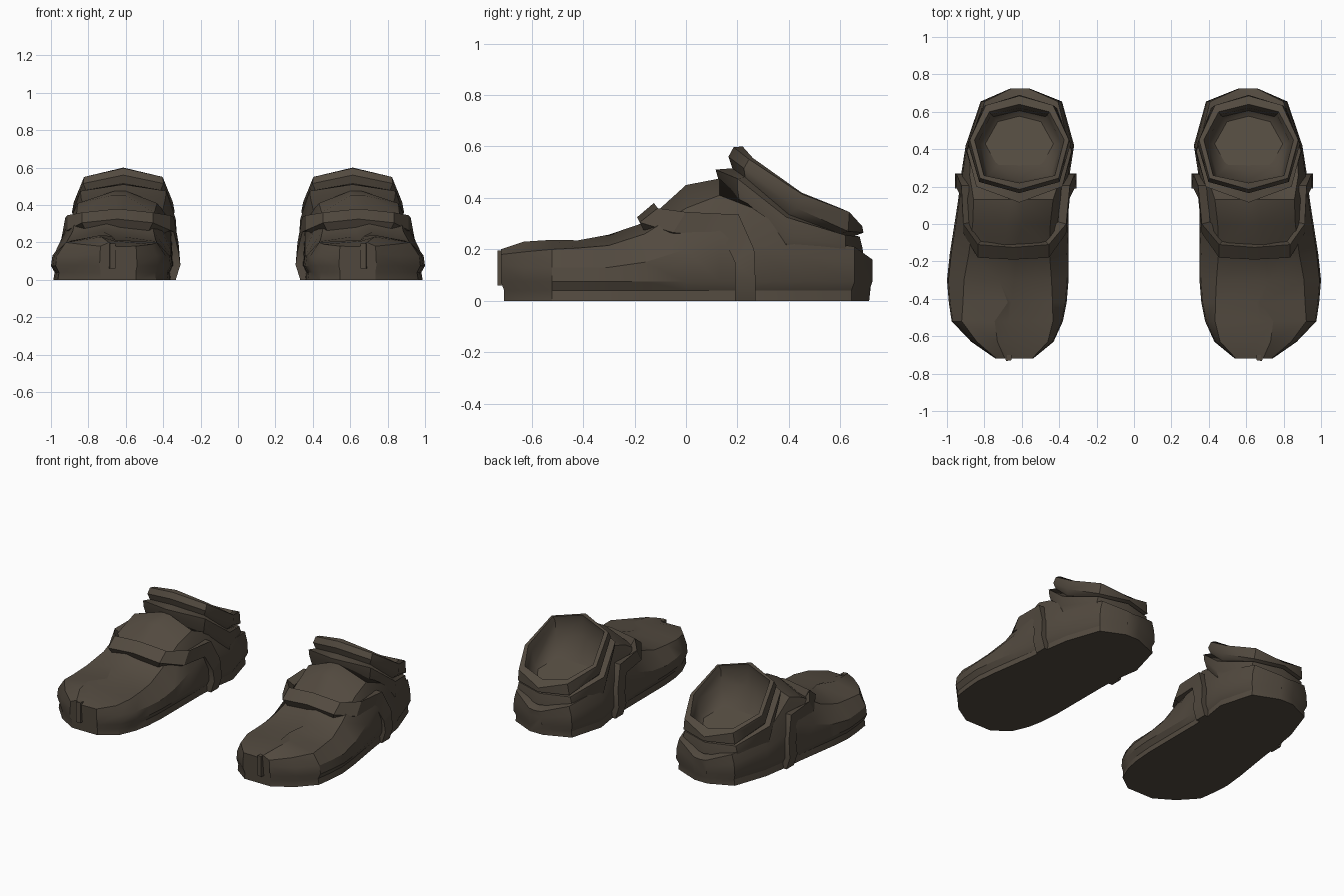
import bpy, bmesh

leather = bpy.data.materials.new("dark_brown_leather")
leather.diffuse_color = (0.085, 0.068, 0.050, 1)


def loft(name, rings, angle=30):
    """Skin a list of closed rings, cap both ends, mirror for the other shoe."""
    bm = bmesh.new()
    loops = [[bm.verts.new(p) for p in r] for r in rings]
    n = len(rings[0])
    for a, b in zip(loops, loops[1:]):
        for i in range(n):
            j = (i + 1) % n
            bm.faces.new((a[i], a[j], b[j], b[i]))
    bm.faces.new(loops[0])
    bm.faces.new(loops[-1])
    bmesh.ops.recalc_face_normals(bm, faces=bm.faces)
    me = bpy.data.meshes.new(name)
    bm.to_mesh(me)
    bm.free()
    me.materials.append(leather)
    ob = bpy.data.objects.new(name, me)
    bpy.context.collection.objects.link(ob)
    bpy.ops.object.select_all(action='DESELECT')
    ob.select_set(True)
    bpy.context.view_layer.objects.active = ob
    bpy.ops.object.shade_smooth_by_angle(angle=angle * 3.14159 / 180)
    ob.modifiers.new("pair", 'MIRROR').use_mirror_merge = False
    return ob


# Shoe body: arch sections from toe to heel
# y, inner x, outer x, mid z, shoulder width, shoulder z, top z, seam low x, seam high x
stations = [
    (-.72, .54, .74, .14, .95, .18, .20, .65, .69),
    (-.63, .43, .87, .13, .86, .19, .23, .66, .73),
    (-.52, .38, .975, .13, .82, .20, .237, .67, .745),
    (-.42, .36, .99, .13, .76, .205, .235, .655, .675),
    (-.30, .35, 1.0, .13, .72, .215, .257, .64, .72),
    (-.16, .35, .985, .15, .68, .26, .305, .63, .70),
    (.00, .35, .96, .20, .68, .36, .45, .60, .68),
    (.13, .35, .94, .25, .72, .41, .475, .60, .66),
    (.26, .345, .925, .22, .84, .36, .25, .60, .65),
    (.42, .32, .90, .18, .90, .25, .18, .60, .63),
    (.655, .385, .82, .15, .90, .21, .18, .60, .62),
    (.725, .56, .66, .12, .90, .16, .155, .605, .615),
]
rings = []
for y, xi, xo, zm, ws, zs, zt, s0, s1 in stations:
    c, h = (xi + xo) / 2, (xo - xi) / 2
    side = [(.96, 0), (.94, .04), (1, .075), (.975, zm), (ws, zs)]
    step = .022 if y < -.1 else 0
    # the sole sits slightly inside the upper at toe and heel
    yy = lambda z: y * (.982 if z < .05 and abs(y) > .65 else 1)
    ring = [(c - w * h, yy(z), z) for w, z in side]
    ring += [(s0, y, zt - step), (s1, y, zt)]
    ring += [(c + w * h, yy(z), z) for w, z in reversed(side)]
    rings.append(ring)
loft("shoe_body", rings)

# Folded toe seam
loft("toe_seam", [[(.655, -.728, z), (.685, -.733, z), (.69, -.70, z), (.655, -.70, z)]
                  for z in (.06, .195)])


# Ankle collar: two stacked rolls and a hollow lining
def collar_ring(half, cx=.613):
    right = [(cx + d, y, z) for d, y, z in half]
    left = [(cx - d, y, z) for d, y, z in half[1:-1]]
    return right + left[::-1]


def blend(half, centre, t, drop):
    return [(d * t, centre + (y - centre) * t, z * t + (1 - t) * .40 - drop)
            for d, y, z in half]


rim = [(0, .215, .565), (.18, .25, .525), (.225, .43, .385), (.15, .585, .325), (0, .62, .305)]
collar = [
    [(0, .15, .42), (.21, .21, .37), (.275, .39, .21), (.20, .62, .18), (0, .69, .18)],
    [(0, .125, .475), (.225, .20, .435), (.285, .39, .255), (.20, .62, .215), (0, .685, .21)],
    [(0, .115, .51), (.23, .20, .475), (.28, .39, .325), (.19, .62, .255), (0, .675, .25)],
    [(0, .18, .515), (.20, .23, .48), (.25, .40, .335), (.17, .60, .26), (0, .65, .25)],
    [(0, .165, .56), (.215, .225, .515), (.275, .43, .36), (.19, .63, .27), (0, .69, .265)],
    [(0, .185, .597), (.21, .245, .55), (.265, .45, .415), (.18, .635, .345), (0, .685, .29)],
    [(0, .22, .60), (.19, .26, .555), (.24, .45, .42), (.16, .60, .36), (0, .64, .33)],
    rim,
    blend(rim, .42, .93, .09),
    blend(rim, .42, .68, .15),
    blend(rim, .42, .32, .18),
]
loft("ankle_collar", [collar_ring(h) for h in collar], 42)

# Strap over the instep, running down both sides to the sole
# half width, front edge y z, back edge y z, slope of the inner face
strap = [
    (.00, -.19, .325, -.125, .38, 1),
    (.19, -.18, .305, -.11, .36, 1),
    (.275, -.05, .265, .00, .345, .4),
    (.29, .14, .255, .205, .335, 0),
    (.315, .19, .15, .265, .20, 0),
    (.325, .19, .08, .27, .08, 0),
    (.300, .19, .00, .27, .00, 0),
]


def strap_section(s, d, y0, z0, y1, z1, k):
    c = .645 - .012 * (1 - k)
    o, i = c + s * d, c + s * d * .84
    return [(o, y0, z0), (o, y1, z1),
            (i, y1 + .03 * k, z1 - .08 * k), (i, y0 + .03 * k, z0 - .06 * k)]


loft("instep_strap", [strap_section(-1, *p) for p in strap[:0:-1]]
     + [strap_section(1, *p) for p in strap])
